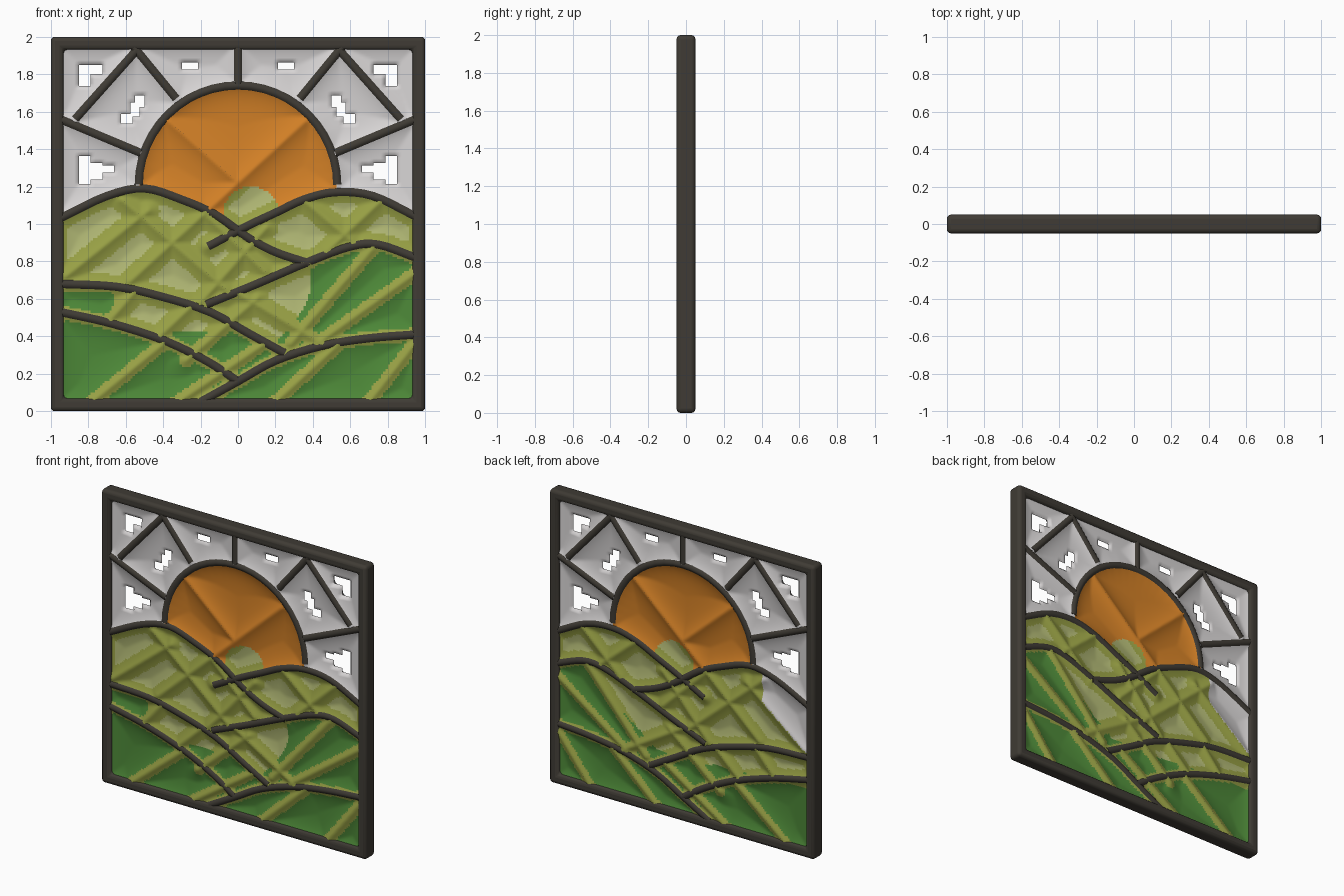
import bpy, bmesh, math
from mathutils import Vector

if "Cube" in bpy.data.objects:
    bpy.data.objects.remove(bpy.data.objects["Cube"])


def material(name, rgb):
    m = bpy.data.materials.new(name)
    m.diffuse_color = (*rgb, 1)
    m.use_nodes = True
    m.node_tree.nodes["Principled BSDF"].inputs["Base Color"].default_value = m.diffuse_color
    return m


LEAD = material("dark lead", (0.05, 0.044, 0.035))
GLASS = [material("white glass", (0.68, 0.66, 0.66)),
         material("orange glass", (0.66, 0.22, 0.02)),
         material("pale green glass", (0.45, 0.49, 0.18)),
         material("olive glass", (0.32, 0.36, 0.06)),
         material("green glass", (0.075, 0.25, 0.04))]
WHITE, ORANGE, PALE, OLIVE, GREEN = range(5)


def smooth_path(pts, n=4):
    """Catmull-Rom polyline through 2D points"""
    p = [Vector(q) for q in pts]
    p = [2 * p[0] - p[1]] + p + [2 * p[-1] - p[-2]]
    out = []
    for a, b, c, d in zip(p, p[1:], p[2:], p[3:]):
        for i in range(n):
            t = i / n
            out.append(0.5 * (2 * b + (c - a) * t + (2 * a - 5 * b + 4 * c - d) * t * t
                              + (3 * b - a - 3 * c + d) * t ** 3))
    return out + [p[-2]]


def height(path, x):
    """Height of a path at x, or a low value outside it"""
    for a, b in zip(path, path[1:]):
        if a.x <= x <= b.x:
            return a.y + (b.y - a.y) * (x - a.x) / (b.x - a.x)
    return -1


# Hill contours
left_hill = smooth_path([(-.95, 1.03), (-.7, 1.15), (-.5, 1.19), (-.3, 1.13), (-.12, 1.05),
                         (.05, .93), (.2, .85), (.38, .79)])
right_hill = smooth_path([(-.16, .88), (.05, .99), (.2, 1.06), (.35, 1.13), (.52, 1.17),
                          (.72, 1.15), (.95, 1.04)])
middle_hill = smooth_path([(-.17, .57), (.1, .68), (.38, .8), (.6, .88), (.75, .89), (.95, .82)])
upper_field = smooth_path([(-.95, .68), (-.65, .665), (-.4, .61), (-.15, .53), (.05, .42), (.25, .31)])
lower_field = smooth_path([(-.95, .53), (-.68, .47), (-.4, .38), (-.17, .27), (0, .16)])
front_field = smooth_path([(-.2, .05), (0, .16), (.2, .27), (.45, .35), (.7, .39), (.95, .41)])
SUN_Z, SUN_R = 1.21, .53
sun_arc = [Vector((SUN_R * math.cos(a), SUN_Z + SUN_R * math.sin(a)))
           for a in (math.pi * i / 24 for i in range(25))]
thick = [left_hill, right_hill, middle_hill, upper_field, lower_field, front_field, sun_arc]

# Straight bars: mirrored rays in the sky, then sun spokes, then field bars
rays = [(-.56, 1.95, -.33, 1.67), (-.54, 1.93, -.87, 1.56), (-.95, 1.56, -.52, 1.38)]
rays += [(-a, b, -c, d) for a, b, c, d in rays] + [(0, 1.95, 0, 1.74)]
bars = [(-.37, 1.55, -.01, 1.23), (.36, 1.55, -.58, .69),
        (-.92, .72, -.48, 1.07), (-.62, 1.13, -.05, .64), (-.17, 1.05, .15, .74),
        (.15, .98, -.2, .58), (.36, 1.12, .62, .9), (.76, 1.12, .47, .85),
        (.72, .87, .28, .36), (.95, .74, .42, .36), (0, .63, .47, .35),
        (-.55, .64, -.68, .49), (-.25, .56, -.42, .4), (.1, .6, -.28, .27),
        (-.4, .36, -.78, .05), (.14, .36, -.32, .05),
        (.55, .37, .2, .05), (.95, .37, .7, .05)]


def line(b):
    return [Vector(b[:2]), Vector(b[2:])]


def lead_bars(name, paths, radius, depth):
    """Round lead strips, stretched in depth"""
    cu = bpy.data.curves.new(name, 'CURVE')
    cu.dimensions = '3D'
    cu.bevel_depth = radius
    cu.bevel_resolution = 3
    cu.use_fill_caps = True
    for path in paths:
        sp = cu.splines.new('POLY')
        sp.points.add(len(path) - 1)
        for p, v in zip(sp.points, path):
            p.co = (v.x, 0, v.y, 1)
        sp.use_smooth = True
    cu.materials.append(LEAD)
    ob = bpy.data.objects.new(name, cu)
    ob.scale.y = depth / radius
    bpy.context.collection.objects.link(ob)


lead_bars("hill_and_sun_lead", thick, .034, .046)
lead_bars("sky_lead", [line(b) for b in rays], .034, .046)
lead_bars("field_lead", [line(b) for b in bars], .026, .04)

# Outer frame: square ring with rounded edges
bm = bmesh.new()
rings = []
for y in (-.05, .05):
    for r in (1, .932):
        rings.append([bm.verts.new((sx * r, y, 1 + sz * r))
                      for sx, sz in ((-1, -1), (1, -1), (1, 1), (-1, 1))])
for a, b in ((0, 1), (1, 3), (3, 2), (2, 0)):
    for i in range(4):
        j = (i + 1) % 4
        bm.faces.new((rings[a][i], rings[a][j], rings[b][j], rings[b][i]))
bmesh.ops.recalc_face_normals(bm, faces=bm.faces)
me = bpy.data.meshes.new("frame")
bm.to_mesh(me)
bm.free()
me.materials.append(LEAD)
frame = bpy.data.objects.new("frame", me)
bpy.context.collection.objects.link(frame)
bev = frame.modifiers.new("round", 'BEVEL')
bev.width, bev.segments = .022, 3
bpy.context.view_layer.objects.active = frame
frame.select_set(True)
bpy.ops.object.shade_smooth_by_angle()

# Glass sheet: thin in the pane centres, thicker next to the lead
segs = []
for path in thick + [line(b) for b in rays + bars]:
    for a, b in zip(path, path[1:]):
        dx, dz = b.x - a.x, b.y - a.y
        segs.append((a.x, a.y, dx, dz, 1 / (dx * dx + dz * dz)))


def lead_distance(x, z):
    best = min(.94 - abs(x), .94 - abs(z - 1)) + .03
    best = max(best, 0) ** 2
    for ax, az, dx, dz, inv in segs:
        px, pz = x - ax, z - az
        t = (px * dx + pz * dz) * inv
        t = 0 if t < 0 else 1 if t > 1 else t
        px -= t * dx
        pz -= t * dz
        d = px * px + pz * pz
        if d < best:
            best = d
    return math.sqrt(best)


# Stepped openings in the sky panes (x0, x1, z0, z1), mirrored
openings = [(-.85, -.73, 1.80, 1.85), (-.85, -.79, 1.74, 1.80), (-.30, -.21, 1.83, 1.86),
            (-.55, -.50, 1.63, 1.69), (-.58, -.53, 1.58, 1.65), (-.62, -.56, 1.54, 1.59),
            (-.85, -.79, 1.21, 1.36), (-.81, -.73, 1.24, 1.32), (-.74, -.66, 1.27, 1.31)]


def is_open(x, z):
    return any(a < -abs(x) < b and c < z < d for a, b, c, d in openings)


field_edge = [Vector(p) for p in ((-.95, .68), (-.67, .66), (-.66, .46), (-.3, .42), (0, .42),
                                  (.2, .37), (.3, .47), (.38, .6), (.39, .8), (.6, .88),
                                  (.75, .89), (.95, .82))]
back_edge = [Vector(p) for p in ((-.95, .47), (0, .42), (.2, .42), (.8, .88), (.95, .82))]


def glass_colour(x, z, d, back):
    if z > max(height(left_hill, x), height(right_hill, x)):
        if math.hypot(x, z - SUN_Z) > SUN_R:
            return WHITE
        if math.hypot(x - .07, z - 1.05) > .15:
            return ORANGE
    elif back and x < -.6 and z > .72 + .8 * (x + .92):
        return WHITE
    elif z < height(back_edge if back else field_edge, x):
        return OLIVE if d < .036 else GREEN
    return PALE if d > .062 else OLIVE


N = 152
H = 1.9 / N
xs = [-.95 + i * H for i in range(N + 1)]
zs = [.05 + i * H for i in range(N + 1)]
dist = [[lead_distance(x, z) for x in xs] for z in zs]
hole = [[is_open(x + H / 2, z + H / 2) for x in xs[:-1]] for z in zs[:-1]]
rim = {(r + a, c + b) for r in range(N) for c in range(N) if hole[r][c]
       for a in (0, 1) for b in (0, 1)}
bm = bmesh.new()
for side in (-1, 1):
    grid = [[bm.verts.new((xs[c], side * (0 if (r, c) in rim else
                                          .004 + .04 * math.exp(-dist[r][c] / .07)), zs[r]))
             for c in range(N + 1)] for r in range(N + 1)]
    for r in range(N):
        for c in range(N):
            if hole[r][c]:
                continue
            q = [grid[r][c], grid[r][c + 1], grid[r + 1][c + 1], grid[r + 1][c]]
            f = bm.faces.new(q if side < 0 else q[::-1])
            d = (dist[r][c] + dist[r + 1][c + 1]) / 2
            f.material_index = glass_colour(xs[c] + H / 2, zs[r] + H / 2, d, side > 0)
            f.smooth = True
me = bpy.data.meshes.new("glass_panes")
bm.to_mesh(me)
bm.free()
for m in GLASS:
    me.materials.append(m)
bpy.context.collection.objects.link(bpy.data.objects.new("glass_panes", me))
